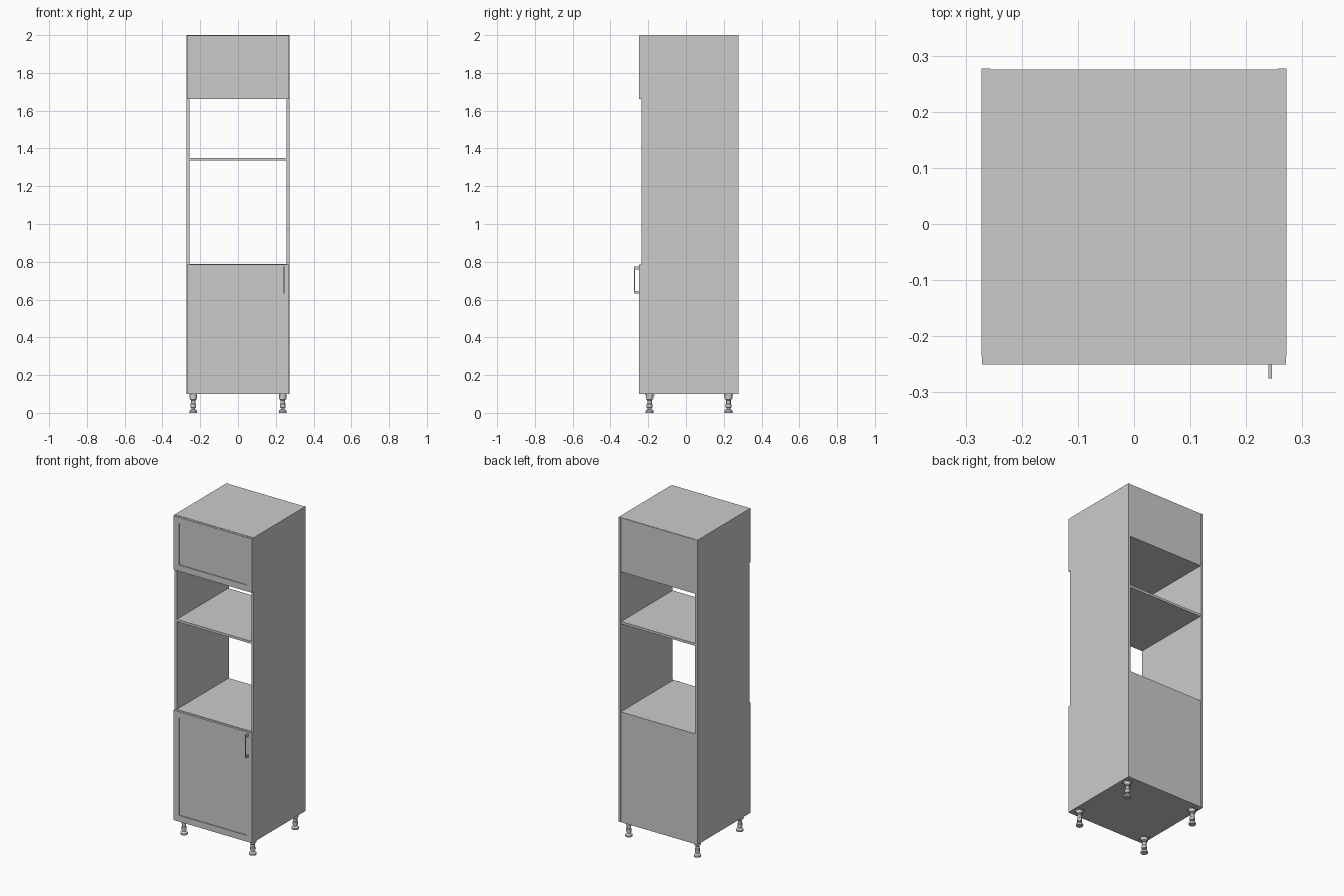
import bpy, bmesh, math

if "Cube" in bpy.data.objects:
    bpy.data.objects.remove(bpy.data.objects["Cube"])

W = 0.272            # half width
T = 0.015            # board thickness
FRONT, BACK = -0.236, 0.277


def finish(bm, name):
    bmesh.ops.recalc_face_normals(bm, faces=bm.faces)
    me = bpy.data.meshes.new(name)
    bm.to_mesh(me)
    bm.free()
    ob = bpy.data.objects.new(name, me)
    bpy.context.collection.objects.link(ob)
    return ob


def box_bm(x0, x1, y0, y1, z0, z1):
    bm = bmesh.new()
    bmesh.ops.create_cube(bm, size=1)
    for v in bm.verts:
        v.co = (x1 if v.co.x > 0 else x0,
                y1 if v.co.y > 0 else y0,
                z1 if v.co.z > 0 else z0)
    return bm


def box(name, *dims):
    return finish(box_bm(*dims), name)


def shaker_door(name, z0, z1, frame=0.055, depth=0.005):
    # slab with a recessed centre panel on the front face
    bm = box_bm(-W + 0.001, W - 0.001, -0.25, FRONT, z0, z1)
    bm.normal_update()
    face = min(bm.faces, key=lambda f: f.calc_center_median().y)
    bmesh.ops.inset_region(bm, faces=[face], thickness=frame)
    panel = bmesh.ops.extrude_discrete_faces(bm, faces=[face])["faces"][0]
    bmesh.ops.translate(bm, verts=panel.verts, vec=(0, depth, 0))
    return finish(bm, name)


def lathe(name, profile, loc, segments=20):
    bm = bmesh.new()
    rings = []
    for r, z in profile:
        rings.append([bm.verts.new((r * math.cos(a), r * math.sin(a), z))
                      for a in (2 * math.pi * i / segments for i in range(segments))])
    for a, b in zip(rings, rings[1:]):
        for i in range(segments):
            j = (i + 1) % segments
            bm.faces.new((a[i], a[j], b[j], b[i]))
    bm.faces.new(rings[0])
    bm.faces.new(rings[-1])
    ob = finish(bm, name)
    ob.location = loc
    bpy.ops.object.select_all(action='DESELECT')
    ob.select_set(True)
    bpy.context.view_layer.objects.active = ob
    bpy.ops.object.shade_smooth_by_angle(angle=math.radians(35))
    return ob


# carcass sides
for side, name in ((-1, "left_side"), (1, "right_side")):
    xs = sorted((side * W, side * (W - T)))
    box(name, *xs, FRONT, BACK, 0.1, 2.0)

# horizontal boards
inner = W - T
for name, z in (("bottom_board", 0.1), ("oven_shelf", 0.773),
                ("microwave_shelf", 1.335), ("upper_shelf", 1.662),
                ("top_board", 2.0 - T)):
    box(name, -inner, inner, FRONT, 0.272, z, z + T)

# back panels behind the closed compartments
box("lower_back", -inner, inner, 0.271, 0.2755, 0.1, 0.788)
box("upper_back", -inner, inner, 0.271, 0.2755, 1.662, 1.999)

# doors
shaker_door("lower_door", 0.1, 0.785)
shaker_door("upper_door", 1.662, 1.998)

# bow handle with a slim bar and two feet
HX = 0.243
box("handle_bar", HX - 0.003, HX + 0.003, -0.275, -0.271, 0.632, 0.774)
for name, z in (("handle_lower_foot", 0.632), ("handle_upper_foot", 0.760)):
    box(name, HX - 0.003, HX + 0.003, -0.273, -0.25, z, z + 0.014)

# adjustable legs: foot disc, threaded stem, sleeve and mounting collar
leg_profile = [(0.020, 0), (0.021, 0.003), (0.021, 0.010), (0.015, 0.017),
               (0.010, 0.019), (0.010, 0.026), (0.015, 0.028), (0.015, 0.046),
               (0.012, 0.050), (0.012, 0.066), (0.016, 0.070), (0.016, 0.075),
               (0.020, 0.077), (0.020, 0.096)]
for yname, y in (("front", -0.193), ("rear", 0.225)):
    for xname, x in (("left", -0.237), ("right", 0.237)):
        lathe(f"{yname}_{xname}_leg", leg_profile, (x, y, 0))
        box(f"{yname}_{xname}_leg_plate", x - 0.021, x + 0.021,
            y - 0.025, y + 0.025, 0.095, 0.1)
